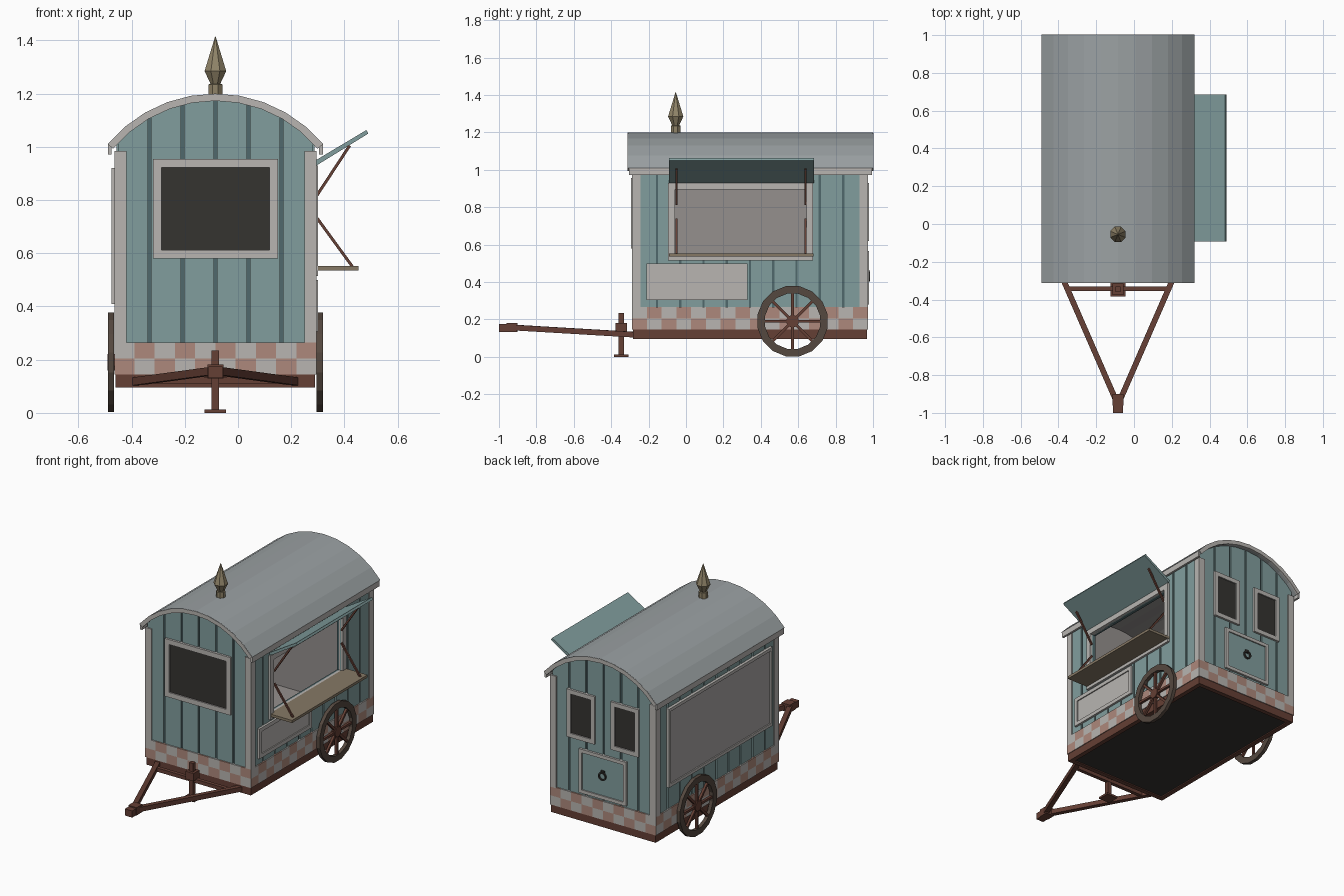
import bpy, bmesh, math
from mathutils import Vector, Matrix

if "Cube" in bpy.data.objects:
    bpy.data.objects.remove(bpy.data.objects["Cube"])

CX, CY = -0.085, 0.3425          # body centre
HX, HY = 0.372, 0.622            # half sizes to the plank faces
RZ, RO, RI = 0.673, 0.527, 0.502  # roof arc centre height, outer and inner radius


def mat(name, *c):
    m = bpy.data.materials.new(name)
    m.diffuse_color = (*c, 1)
    m.use_nodes = True
    m.node_tree.nodes["Principled BSDF"].inputs["Base Color"].default_value = m.diffuse_color
    return m


TEAL = mat("teal_paint", .22, .34, .34)
GROOVE = mat("groove_teal", .08, .14, .15)
TRIM = mat("trim_grey", .48, .46, .44)
PANEL = mat("panel_grey", .40, .38, .38)
INNER = mat("inside_grey", .30, .28, .27)
ROOF = mat("roof_metal", .33, .36, .37)
RUST = mat("rust_brown", .13, .05, .035)
TIRE = mat("tire_brown", .09, .065, .05)
PINK = mat("tile_pink", .42, .25, .20)
DARK = mat("dark_glass", .035, .033, .03)
WOOD = mat("shelf_wood", .24, .19, .13)
GOLD = mat("dull_gold", .28, .23, .14)


def finish(name, bm, *mats):
    bmesh.ops.recalc_face_normals(bm, faces=bm.faces)
    me = bpy.data.meshes.new(name)
    bm.to_mesh(me)
    bm.free()
    for m in mats:
        me.materials.append(m)
    ob = bpy.data.objects.new(name, me)
    bpy.context.collection.objects.link(ob)
    return ob


def add_box(bm, a, b):
    a, b = Vector(a), Vector(b)
    s = [abs(v) for v in b - a]
    bmesh.ops.create_cube(bm, size=1, matrix=Matrix.Translation((a + b) / 2) @ Matrix.Diagonal((*s, 1)))


def boxes(name, m, *pairs):
    bm = bmesh.new()
    for a, b in pairs:
        add_box(bm, a, b)
    return finish(name, bm, m)


def add_beam(bm, a, b, w, h=None):
    a, b = Vector(a), Vector(b)
    q = (b - a).to_track_quat('Y', 'Z').to_matrix().to_4x4()
    s = Matrix.Diagonal((w, (b - a).length, h or w, 1))
    bmesh.ops.create_cube(bm, size=1, matrix=Matrix.Translation((a + b) / 2) @ q @ s)


def beams(name, m, w, *pairs):
    bm = bmesh.new()
    for a, b in pairs:
        add_beam(bm, a, b, w)
    return finish(name, bm, m)


def lathe(name, m, prof, n, mx, closed=False):
    bm = bmesh.new()
    rings = [[bm.verts.new(mx @ Vector((r * math.cos(t), r * math.sin(t), h)))
              for t in [2 * math.pi * (i + .5) / n for i in range(n)]] for r, h in prof]
    pairs = list(zip(rings, rings[1:])) + ([(rings[-1], rings[0])] if closed else [])
    for p, q in pairs:
        for i in range(n):
            j = (i + 1) % n
            bm.faces.new((p[i], p[j], q[j], q[i]))
    if not closed:
        bm.faces.new(rings[0])
        bm.faces.new(rings[-1])
    return finish(name, bm, m)


def prism(bm, pts, y0, y1):
    lo, hi = [[bm.verts.new((x, y, z)) for x, z in pts] for y in (y0, y1)]
    bm.faces.new(lo)
    bm.faces.new(hi)
    for i in range(len(pts)):
        j = (i + 1) % len(pts)
        bm.faces.new((lo[i], lo[j], hi[j], hi[i]))


def on_wall(side, u, z, d):
    """Point on a wall: u along it, d outward from the plank face."""
    return {"front": (u, CY - HY - d, z), "rear": (u, CY + HY + d, z),
            "left": (CX - HX - d, u, z), "right": (CX + HX + d, u, z)}[side]


def frame(name, side, u0, u1, z0, z1, w, pane=None, d=.014, pane_d=.006):
    rects = [(u0, u1, z0, z0 + w), (u0, u1, z1 - w, z1),
             (u0, u0 + w, z0 + w, z1 - w), (u1 - w, u1, z0 + w, z1 - w)]
    boxes(name + "_frame", TRIM, *[(on_wall(side, a, c, -.015), on_wall(side, b, e, d))
                                   for a, b, c, e in rects])
    if pane:
        boxes(name + "_pane", pane, (on_wall(side, u0 + w, z0 + w, -.015),
                                     on_wall(side, u1 - w, z1 - w, pane_d)))


def arc_z(x, r=RI):
    return RZ + math.sqrt(r * r - (x - CX) ** 2)


# hollow body with serving opening
cutter = boxes("opening_cutter", None, ((.2, -.06, .55), (.4, .645, .895)))
cutter.hide_render = True
cutter.hide_viewport = True


def cut(ob):
    b = ob.modifiers.new("opening", 'BOOLEAN')
    b.object, b.operation, b.solver = cutter, 'DIFFERENCE', 'EXACT'


hx = HX - .008
xs = [CX + hx * (1 - i / 6) for i in range(13)]
bm = bmesh.new()
prism(bm, [(CX - hx, .15), (CX + hx, .15)] + [(x, arc_z(x)) for x in xs], CY - HY + .008, CY + HY - .008)
body = finish("body_shell", bm, GROOVE, INNER)
s = body.modifiers.new("walls", 'SOLIDIFY')
s.thickness, s.offset, s.material_offset = .03, -1, 1
cut(body)

# wall planks
g = .006
bm = bmesh.new()
for i in range(6):
    a, b = CX - HX + i * HX / 3 + g, CX - HX + (i + 1) * HX / 3 - g
    top = [b + (a - b) * k / 3 for k in range(4)]
    for y, e in ((CY - HY, .008), (CY + HY, -.008)):
        prism(bm, [(a, .25), (b, .25)] + [(x, arc_z(x)) for x in top], y, y + e)
finish("end_planks", bm, TEAL)
for side in ("left", "right"):
    p = boxes(side + "_planks", TEAL, *[
        (on_wall(side, CY - HY + i * HY / 5 + g, .25, -.008),
         on_wall(side, CY - HY + (i + 1) * HY / 5 - g, 1.01, 0)) for i in range(10)])
    if side == "right":
        cut(p)

# corner posts
boxes("corner_posts", TRIM, *[
    ((CX + sx * .38, CY + sy * .63, .26), (CX + sx * .335, CY + sy * .585, .985))
    for sx in (-1, 1) for sy in (-1, 1)])

# chequered skirt
bm = bmesh.new()
for ax, n in ((0, 10), (1, 16)):
    for s in (-1, 1):
        for i in range(n):
            for j in range(2):
                quad = []
                for di, dj in ((0, 0), (1, 0), (1, 1), (0, 1)):
                    u = -1 + 2 * (i + di) / n
                    x, y = (u, s) if ax == 0 else (s, u)
                    quad.append(bm.verts.new((CX + x * .38, CY + y * .63, .145 + .06 * (j + dj))))
                bm.faces.new(quad).material_index = (i + j) % 2
bmesh.ops.remove_doubles(bm, verts=bm.verts, dist=1e-4)
skirt = finish("checker_skirt", bm, PINK, TRIM)
s = skirt.modifiers.new("thickness", 'SOLIDIFY')
s.thickness, s.offset = .015, -1

# chassis
X0, X1, Y0, Y1 = CX - .375, CX + .375, CY - .625, CY + .625
boxes("chassis_frame", RUST,
      ((X0, Y0, .095), (X0 + .03, Y1, .147)), ((X1 - .03, Y0, .095), (X1, Y1, .147)),
      ((X0, Y0, .095), (X1, Y0 + .03, .147)), ((X0, Y1 - .03, .095), (X1, Y1, .147)))
boxes("chassis_underside", DARK, ((X0 + .01, Y0 + .01, .102), (X1 - .01, Y1 - .01, .147)))

# arched roof and eave strips
A = math.asin(.405 / RO)
ang = [A * (1 - i / 5) for i in range(11)]
bm = bmesh.new()
prism(bm, [(CX + RO * math.sin(t), RZ + RO * math.cos(t)) for t in ang] +
      [(CX + RI * math.sin(t), RZ + RI * math.cos(t)) for t in reversed(ang)], -.31, 1.0)
finish("roof", bm, ROOF)
boxes("eave_strips", TRIM, *[((CX + s * .39, -.305, .972), (CX + s * .404, .995, 1.01)) for s in (-1, 1)])
for nm, y in (("front", -.312), ("rear", .99)):
    bm = bmesh.new()
    prism(bm, [(CX + (RO - .001) * math.sin(t), RZ + (RO - .001) * math.cos(t)) for t in ang] +
          [(CX + (RI - .002) * math.sin(t), RZ + (RI - .002) * math.cos(t)) for t in reversed(ang)], y, y + .012)
    finish(nm + "_roof_trim", bm, TRIM)

# roof finial
lathe("roof_finial", GOLD, [(.028, 1.18), (.028, 1.235), (.02, 1.237), (.044, 1.285), (.001, 1.415)],
      8, Matrix.Translation((CX, -.055, 0)))

# windows and panels
frame("front_window", "front", CX - .235, CX + .235, .58, .955, .032, DARK)
for nm, s in (("right", 1), ("left", -1)):
    c = CX + s * .158
    frame("rear_window_" + nm, "rear", c - .1, c + .1, .62, .93, .028, DARK)
frame("rear_hatch", "rear", CX - .17, CX + .17, .28, .565, .022, TEAL)
frame("left_board", "left", -.21, .85, .41, .92, .02, PANEL, .018, .01)
frame("lower_panel", "right", -.21, .33, .305, .5, .025, TRIM, .014, .007)
frame("serving_window", "right", -.095, .68, .515, .93, .035)

# hatch pull ring
hy = CY + HY
boxes("ring_plate", DARK, ((CX - .012, hy, .445), (CX + .012, hy + .016, .465)))
lathe("pull_ring", DARK, [(.028, .01), (.028, .02), (.019, .02), (.019, .01)], 12,
      Matrix.Translation((CX, hy, .43)) @ Matrix.Rotation(-math.pi / 2, 4, 'X'), True)

# awning, shelf and their struts
bm = bmesh.new()
prism(bm, [(.295, .93), (.49, 1.05), (.482, 1.063), (.29, .948)], -.092, .685)
finish("awning", bm, TEAL)
boxes("serving_shelf", WOOD, ((.29, -.092, .535), (.452, .682, .552)))
for nm, y in (("front", -.05), ("rear", .638)):
    beams(nm + "_struts", RUST, .011, ((.295, y, .815), (.42, y, 1.005)), ((.295, y, .735), (.43, y, .55)))

# wheels
for nm, s in (("right", 1), ("left", -1)):
    x = CX + s * .3925
    mx = Matrix.Translation((x, .57, .19)) @ Matrix.Rotation(math.pi / 2, 4, 'Y')
    lathe(nm + "_wheel_rim", TIRE, [(.191, -.0115), (.191, .0115), (.15, .0115), (.15, -.0115)], 16, mx, True)
    lathe(nm + "_wheel_hub", RUST, [(.034, -.016), (.034, .0125)] if s > 0 else [(.034, -.0125), (.034, .016)], 8, mx)
    beams(nm + "_wheel_spokes", RUST, .015, *[
        ((x, .57 + .155 * math.cos(t), .19 + .155 * math.sin(t)),
         (x, .57 - .155 * math.cos(t), .19 - .155 * math.sin(t))) for t in [k * math.pi / 4 for k in range(4)]])
boxes("axle", RUST, ((CX - .39, .555, .175), (CX + .39, .585, .205)))

# drawbar with coupler and support jack
beams("drawbar", RUST, .03, *[((CX + s * .3, -.27, .118), (CX + s * .012, -.93, .157)) for s in (-1, 1)])
beams("drawbar_crossbar", RUST, .024, ((CX - .275, -.342, .122), (CX + .275, -.342, .122)))
boxes("coupler", RUST, ((CX - .03, -.96, .132), (CX + .03, -.9, .182)), ((CX - .026, -1, .132), (CX + .026, -.96, .175)))
boxes("support_jack", RUST, ((CX - .014, -.36, .01), (CX + .014, -.332, .235)),
      ((CX - .04, -.385, 0), (CX + .04, -.307, .013)), ((CX - .03, -.376, .13), (CX + .03, -.316, .18)))
